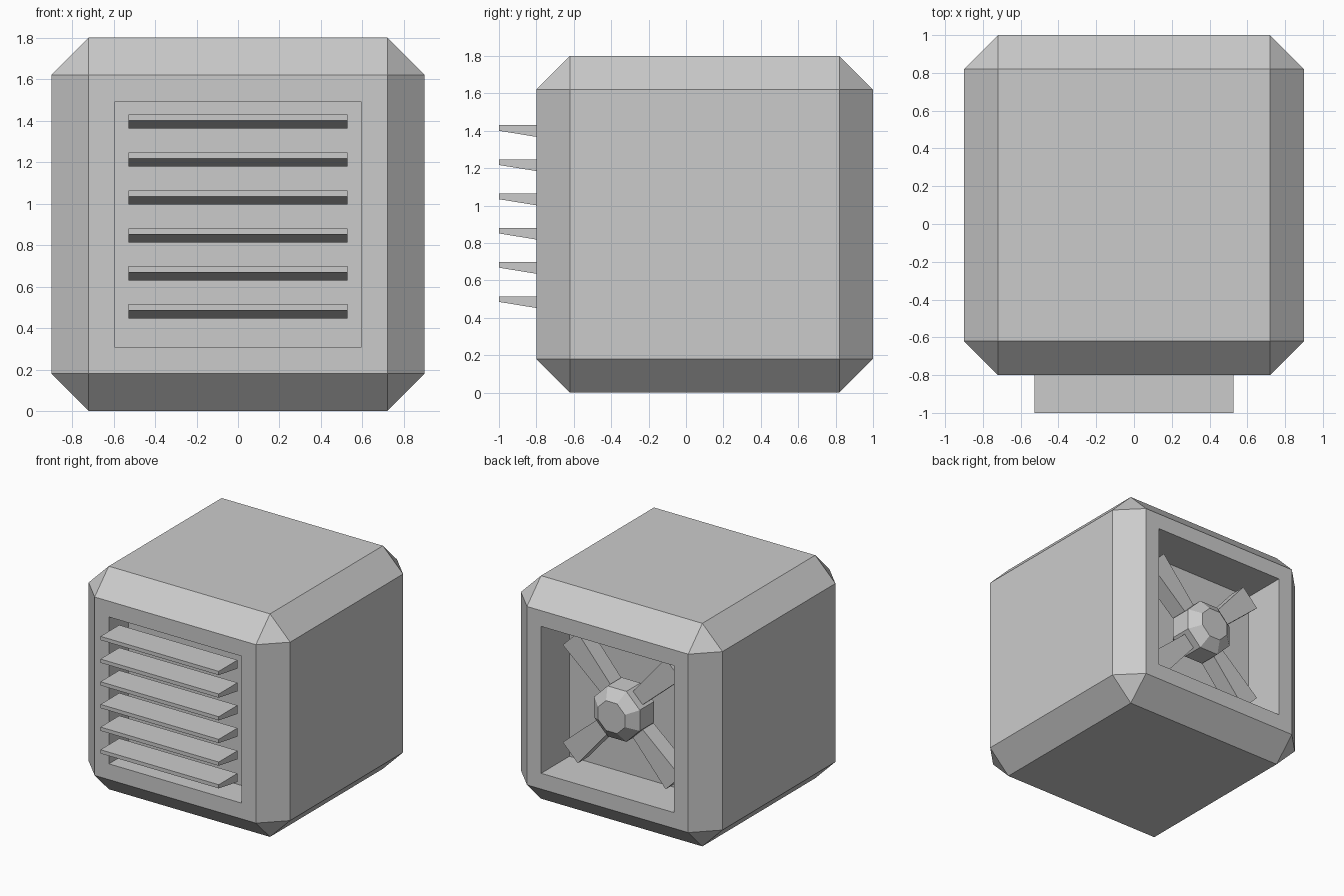
import bpy, bmesh, math
from mathutils import Matrix, Vector

if "Cube" in bpy.data.objects:
    bpy.data.objects.remove(bpy.data.objects["Cube"])


def make_object(name, bm):
    bmesh.ops.recalc_face_normals(bm, faces=bm.faces)
    mesh = bpy.data.meshes.new(name)
    bm.to_mesh(mesh)
    bm.free()
    obj = bpy.data.objects.new(name, mesh)
    bpy.context.collection.objects.link(obj)
    return obj


def loft(bm, rings):
    """Skin equal-length point rings and cap both ends."""
    loops = [[bm.verts.new(p) for p in ring] for ring in rings]
    n = len(loops[0])
    for a, b in zip(loops, loops[1:]):
        for i in range(n):
            bm.faces.new((a[i], a[(i + 1) % n], b[(i + 1) % n], b[i]))
    bm.faces.new(loops[0])
    bm.faces.new(loops[-1])


# Chamfered housing with a square recess in the front and the back
bm = bmesh.new()
bmesh.ops.create_cube(bm, size=1.8, matrix=Matrix.Translation((0, 0.1, 0.9)))
bmesh.ops.bevel(bm, geom=bm.edges[:], offset=0.18, segments=1, affect='EDGES')
bm.normal_update()
for side, depth in ((-1, 0.25), (1, 0.36)):
    panel = max(bm.faces, key=lambda f: f.normal.y * side)
    bmesh.ops.inset_region(bm, faces=[panel], thickness=0.18)
    pocket = bmesh.ops.extrude_discrete_faces(bm, faces=[panel])['faces'][0]
    bmesh.ops.translate(bm, verts=pocket.verts, vec=(0, -side * depth, 0))
    bm.normal_update()
make_object("housing", bm)

# Wedge-shaped louvre slats: flat on top, sloping underneath
for i in range(6):
    z = 1.43 - i * 0.183
    profile = [(-1.0, z), (-1.0, z - 0.03), (-0.76, z - 0.069), (-0.76, z)]
    bm = bmesh.new()
    loft(bm, [[(x, y, h) for y, h in profile] for x in (-0.528, 0.528)])
    make_object(f"louvre_slat_{i + 1}", bm)

# Eight-sided fan hub with a bevelled cap
bm = bmesh.new()
rings = []
for y, r in ((0.64, 0.16), (0.70, 0.22), (0.88, 0.22), (0.95, 0.13)):
    rings.append([(r * math.cos(a), y, 0.9 + r * math.sin(a))
                  for a in (math.tau * (k + 0.5) / 8 for k in range(8))])
loft(bm, rings)
make_object("fan_hub", bm)

# Four diagonal fan arms, widening towards the corners
for i in range(4):
    spin = Matrix.Rotation(math.radians(45 + 90 * i), 4, 'Y')
    bm = bmesh.new()
    rings = []
    for r, w in ((0.12, 0.055), (0.65, 0.095)):
        corners = [(-w, 0.68), (w, 0.68), (w, 0.82), (-w, 0.82)]
        rings.append([spin @ Vector((r, y, t)) + Vector((0, 0, 0.9))
                      for t, y in corners])
    loft(bm, rings)
    make_object(f"fan_arm_{i + 1}", bm)
